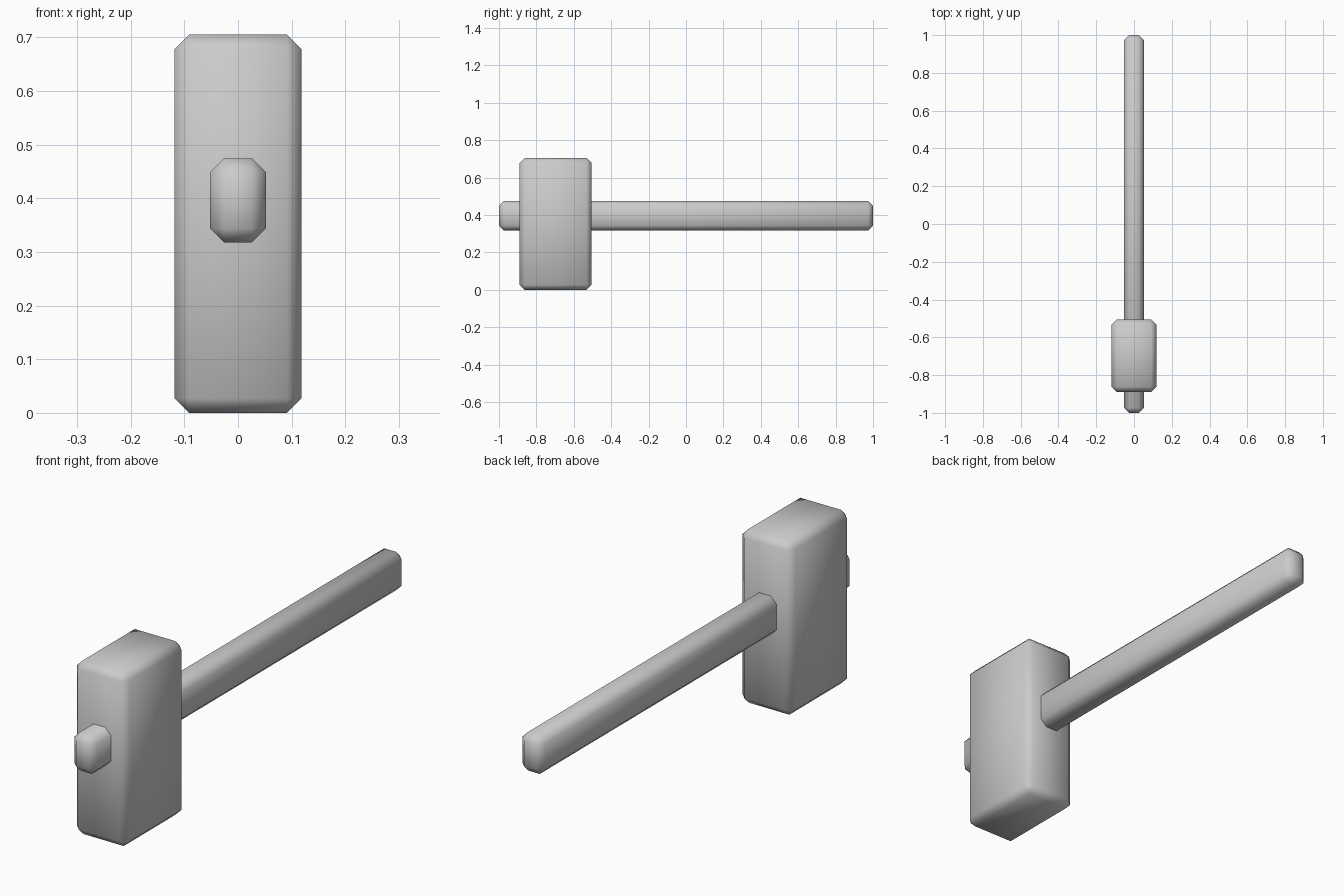
import bpy

cube = bpy.data.objects.get("Cube")
if cube:
    bpy.data.objects.remove(cube, do_unlink=True)

# Single plain grey
grey = bpy.data.materials.new("plain_grey")
grey.use_nodes = True
color = (0.6, 0.6, 0.6, 1)
grey.diffuse_color = color
grey.node_tree.nodes["Principled BSDF"].inputs["Base Color"].default_value = color


def chamfered_block(name, center, size, chamfer):
    """Box with one-segment bevelled edges and fully smooth shading."""
    bpy.ops.mesh.primitive_cube_add(size=1, location=center)
    block = bpy.context.object
    block.name = name
    block.scale = size
    bpy.ops.object.transform_apply(location=False, rotation=False, scale=True)
    bevel = block.modifiers.new("chamfer", 'BEVEL')
    bevel.width = chamfer
    bevel.segments = 1
    bevel.limit_method = 'NONE'
    bpy.ops.object.modifier_apply(modifier=bevel.name)
    bpy.ops.object.shade_smooth()
    block.data.materials.append(grey)
    return block


# Mallet head
chamfered_block("mallet_head", (0, -0.697, 0.3525), (0.236, 0.384, 0.705), 0.027)
# Handle running through the head
chamfered_block("handle", (0, 0, 0.396), (0.104, 2.0, 0.157), 0.026)
